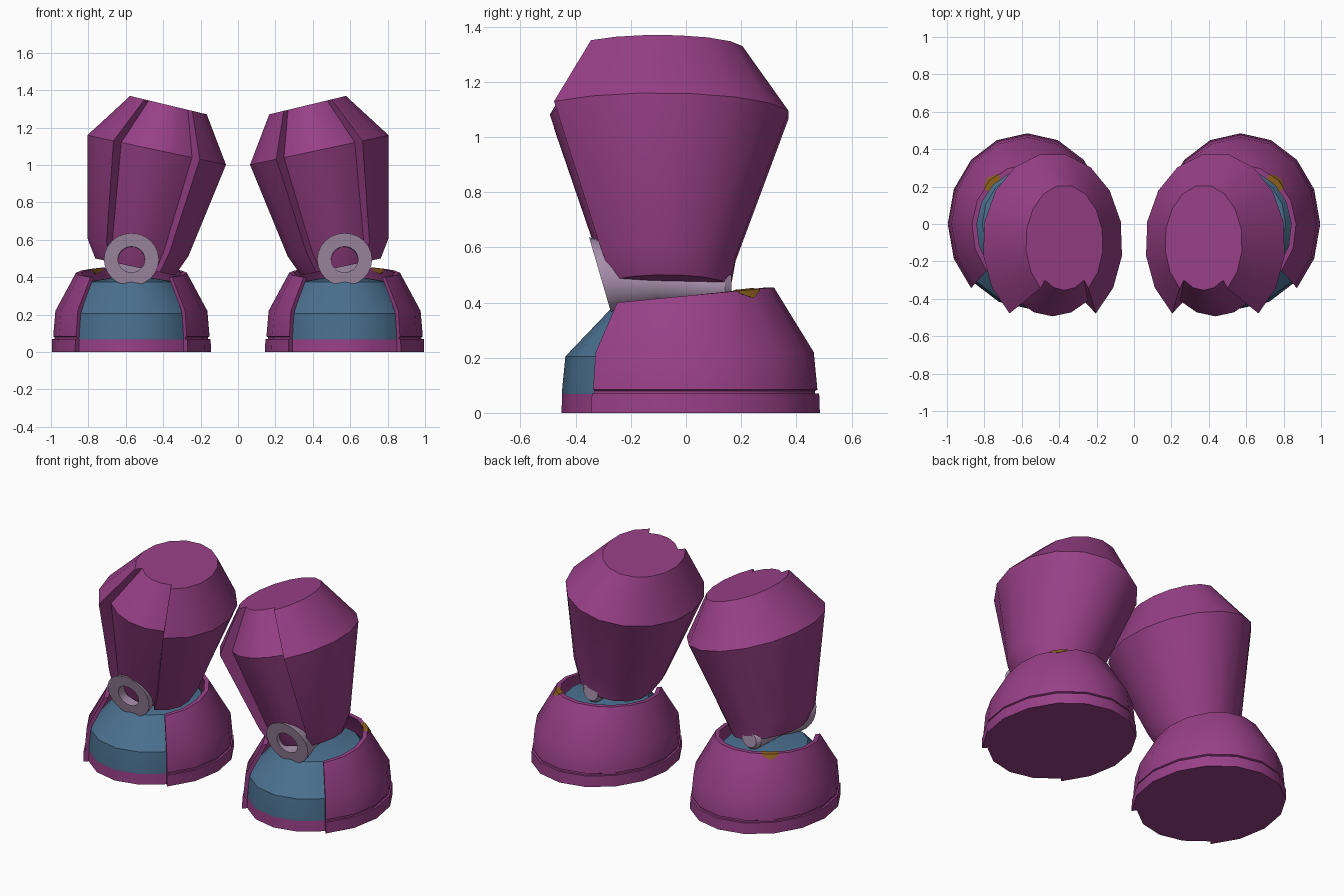
import bpy, bmesh, math
from math import sin, cos, radians
from mathutils import Vector

if "Cube" in bpy.data.objects:
    bpy.data.objects.remove(bpy.data.objects["Cube"])

FOOT_X, FOOT_A, FOOT_B = 0.57, 0.43, 0.49


def material(name, rgb):
    m = bpy.data.materials.new(name)
    m.diffuse_color = (*rgb, 1)
    m.use_nodes = True
    m.node_tree.nodes["Principled BSDF"].inputs["Base Color"].default_value = m.diffuse_color
    return m


PURPLE = material("purple", (0.314, 0.051, 0.242))
BLUE = material("steel blue", (0.069, 0.162, 0.275))
LAVENDER = material("lavender", (0.43, 0.305, 0.456))
GOLD = material("dull gold", (0.26, 0.115, 0.013))


def loft(name, rings, mat, caps=True, closed=False):
    """Skin a list of equal point loops; closed joins the last loop to the first."""
    bm = bmesh.new()
    loops = [[bm.verts.new(p) for p in r] for r in rings]
    n = len(loops[0])
    pairs = list(zip(loops, loops[1:]))
    if closed:
        pairs.append((loops[-1], loops[0]))
    for a, b in pairs:
        for i in range(n):
            j = (i + 1) % n
            bm.faces.new((a[i], a[j], b[j], b[i]))
    if caps and not closed:
        bm.faces.new(loops[0])
        bm.faces.new(loops[-1])
    bmesh.ops.recalc_face_normals(bm, faces=bm.faces)
    me = bpy.data.meshes.new(name)
    bm.to_mesh(me)
    bm.free()
    me.materials.append(mat)
    ob = bpy.data.objects.new(name, me)
    bpy.context.collection.objects.link(ob)
    bpy.ops.object.select_all(action='DESELECT')
    bpy.context.view_layer.objects.active = ob
    ob.select_set(True)
    bpy.ops.object.shade_smooth_by_angle(angle=radians(30))
    ob.modifiers.new("other_boot", 'MIRROR').use_mirror_merge = False
    return ob


def stepped_angles(half, back_segs, inset):
    """(angle, scale) round a loop whose front sector is set inward."""
    out = []
    span = 360 - 2 * half
    for i in range(back_segs + 1):
        out.append((radians(-90 + half + span * i / back_segs), 1.0))
    for i in range(5):
        out.append((radians(270 - half + 2 * half * i / 4), inset))
    return out


def foot_point(t, s, z):
    return (FOOT_X + FOOT_A * s * cos(t), FOOT_B * s * sin(t), z)


# Sole band, stepped in at the toe
sole = stepped_angles(45, 12, 0.93)
loft("sole_band", [[foot_point(t, k * s, z) for t, k in sole]
                   for s, z in ((0.99, 0), (0.985, 0.07))], PURPLE)

# Inner foot dome
turn = [math.tau * i / 16 for i in range(16)]
loft("foot_dome", [[foot_point(t, s, z) for t in turn]
                   for s, z in ((0.917, 0.068), (0.917, 0.08), (0.892, 0.205),
                                (0.56, 0.375), (0.2, 0.40))], BLUE)


# Outer foot shell with a sloping rim, open at the toe
def rim(t, thick=0.0):
    k = 0.047 * sin(t)
    s = 0.689 / (1 + 1.255 * k)
    return s - thick, 0.424 + k * s


sections = []
for i in range(13):
    t = radians(-45 + 22.5 * i)
    profile = [(0.955, 0.068), (0.955, 0.08), (0.972, 0.084), (0.945, 0.22),
               rim(t), rim(t, 0.06), (0.88, 0.22), (0.90, 0.068)]
    sections.append([foot_point(t, s, z) for s, z in profile])
loft("foot_shell", sections, PURPLE)

# Small gold plate on the outer back of the rim
plate = []
for deg, drop in ((36, 0.008), (45, 0.03), (56, 0.008)):
    t = radians(deg)
    # follow the flat facet between neighbouring shell corners
    flat = cos(radians(11.25)) / cos(radians((deg % 22.5) - 11.25))
    s, z = rim(t)
    plate.append([foot_point(t, flat * q + e, h) for q, h, e in (
        (s + 1.255 * drop, z - drop, 0.008), (s, z, 0.008),
        (s - 0.06, z + 0.003, 0), (s - 0.05, z - drop, 0))])
loft("rim_plate", plate, GOLD)

# Leg armour: tilted oval rings, front panel set inward
leg = stepped_angles(38, 13, 0.82)
leg_rings = []
for cx, cy, cz, a, b, tilt in ((0.55, -0.075, 0.455, 0.22, 0.24, 12),
                               (0.535, -0.09, 0.56, 0.277, 0.275, 10),
                               (0.435, -0.10, 1.08, 0.383, 0.48, 12),
                               (0.372, -0.10, 1.32, 0.213, 0.31, 13.5)):
    w = radians(tilt)
    leg_rings.append([(cx + a * k * cos(t) * cos(w), cy + b * k * sin(t),
                       cz + a * k * cos(t) * sin(w)) for t, k in leg])
loft("leg_armour", leg_rings, PURPLE)

# Ankle joint: wide hollow collar in front narrowing to a rear pin
front, rear = Vector((FOOT_X, -0.31, 0.495)), Vector((FOOT_X, 0.165, 0.46))
side = Vector((1, 0, 0))
up_front, up_rear = Vector((0, -0.28, 0.96)), Vector((0, 0, 1))


def ankle_ring(f, r):
    c, up = front.lerp(rear, f), up_front.lerp(up_rear, f).normalized()
    return [c + r * (cos(a) * side + sin(a) * up)
            for a in (math.tau * i / 24 for i in range(24))]


loft("ankle_joint", [ankle_ring(f, r) for f, r in (
    (0.25, 0.07), (0.0, 0.072), (0.0, 0.147), (0.08, 0.14),
    (0.4, 0.095), (0.95, 0.07), (1.0, 0.05))], LAVENDER)
